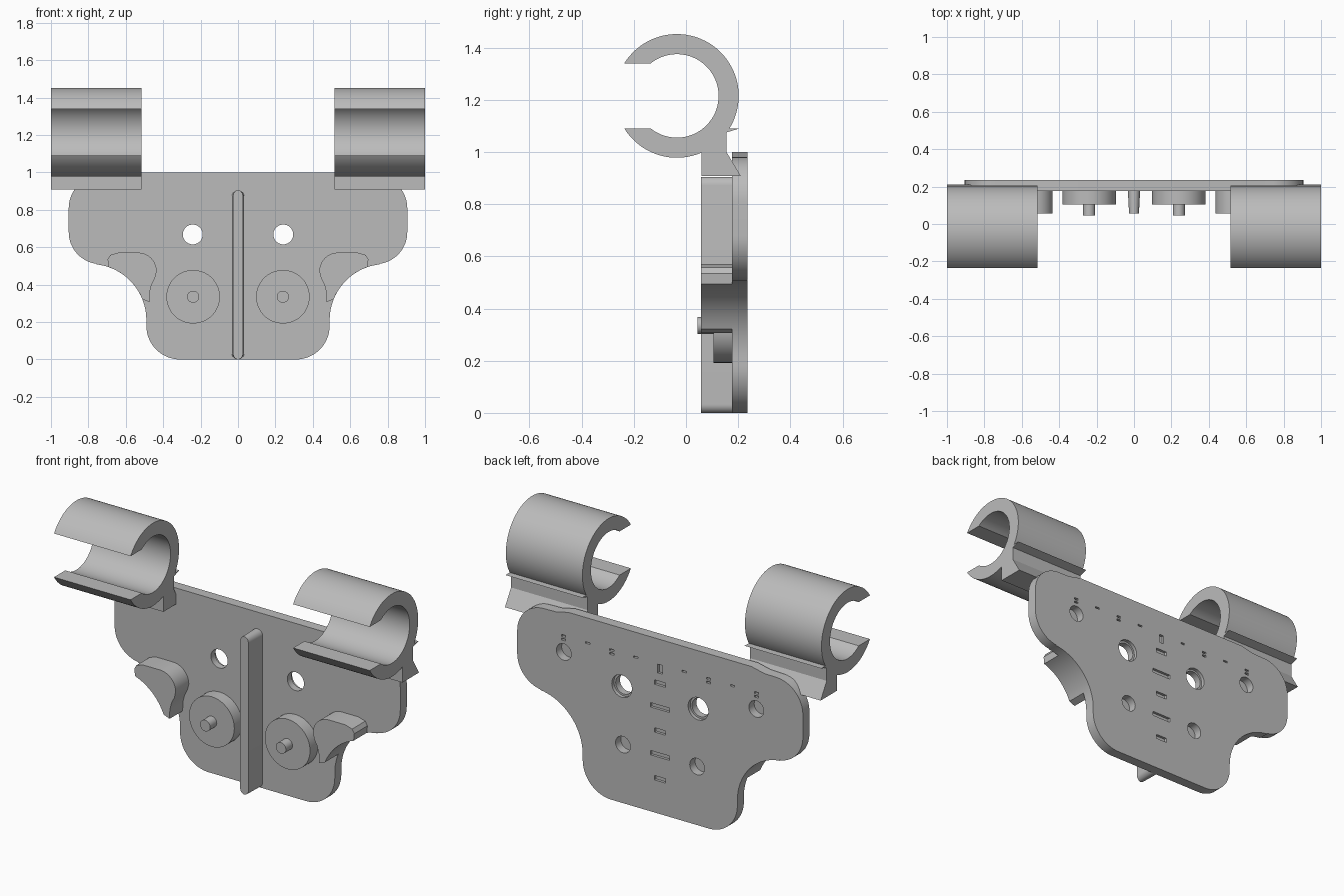
import bpy, bmesh
from math import sin, cos, asin, acos, radians, degrees

if "Cube" in bpy.data.objects:
    bpy.data.objects.remove(bpy.data.objects["Cube"])

grey = bpy.data.materials.new("plain grey")
grey.use_nodes = True
grey.diffuse_color = (0.5, 0.5, 0.5, 1)
grey.node_tree.nodes["Principled BSDF"].inputs["Base Color"].default_value = grey.diffuse_color

FRONT, BACK = 0.176, 0.235      # plate faces
parts = []


def arc(cx, cy, r, a0, a1, n=16):
    steps = [radians(a0 + (a1 - a0) * i / n) for i in range(n + 1)]
    return [(cx + r * cos(a), cy + r * sin(a)) for a in steps]


def circle(cx, cy, r, n=48):
    return arc(cx, cy, r, 0, 360, n)[:-1]


def box(cx, cz, w, h):
    return [(cx + sx * w / 2, cz + sz * h / 2)
            for sx, sz in ((-1, -1), (1, -1), (1, 1), (-1, 1))]


def prism(name, outlines, lo, hi, axis="y", end_scale=1):
    """Extrude flat outlines along y (points are x, z) or x (points are y, z)."""
    bm = bmesh.new()
    for pts in outlines:
        rings = []
        for d, k in ((lo, end_scale), (hi, 1)):
            rings.append([bm.verts.new((u * k, d, v) if axis == "y" else (d, u, v))
                          for u, v in pts])
        bm.faces.new(rings[0])
        bm.faces.new(rings[1][::-1])
        n = len(pts)
        for i in range(n):
            j = (i + 1) % n
            bm.faces.new((rings[0][i], rings[1][i], rings[1][j], rings[0][j]))
    bmesh.ops.recalc_face_normals(bm, faces=bm.faces)
    mesh = bpy.data.meshes.new(name)
    bm.to_mesh(mesh)
    bm.free()
    mesh.materials.append(grey)
    ob = bpy.data.objects.new(name, mesh)
    bpy.context.collection.objects.link(ob)
    parts.append(ob)
    return ob


def cut(target, cutter):
    mod = target.modifiers.new("cut", "BOOLEAN")
    mod.operation, mod.solver, mod.object = "DIFFERENCE", "EXACT", cutter
    bpy.context.view_layer.objects.active = target
    bpy.ops.object.modifier_apply(modifier=mod.name)
    parts.remove(cutter)
    bpy.data.objects.remove(cutter)


def mirrored(pts):
    return [(-x, z) for x, z in pts[::-1]]


# Back plate: half outline from bottom to top, mirrored
half = (arc(0.31, 0.18, 0.18, -90, 0)
        + arc(0.79, 0.21, 0.30, 180, 96, 20)
        + arc(0.735, 0.68, 0.17, -84, 0)
        + arc(0.735, 0.81, 0.17, 0, 90)
        + [(0.66, 0.982), (0.58, 1.0)])
plate = prism("back_plate", [half + mirrored(half)], FRONT, BACK)

# Through holes with a wider rear bore
HOLE_X, HOLE_Z = 0.242, 0.668
sides = (-1, 1)
cut(plate, prism("hole_cutter", [circle(s * HOLE_X, HOLE_Z, 0.053) for s in sides], 0.1, 0.3))
cut(plate, prism("bore_cutter", [circle(s * HOLE_X, HOLE_Z, 0.064) for s in sides], 0.215, 0.3))

# Blind holes in the rear face
blind = [circle(s * x, z, 0.047, 32) for s in sides for x, z in ((0.235, 0.335), (0.61, 0.765))]
cut(plate, prism("blind_cutter", blind, 0.187, 0.3))

# Rear slots along the middle and small marks along the top
slots = [box(0, 0.83, 0.03, 0.05)]
for i in range(5):
    slots.append(box(0, 0.747 - i * 0.137, 0.12 if i % 2 else 0.07, 0.025))
for i in range(1, 5):
    for s in sides:
        x = s * i * 0.153
        if i % 2:
            slots.append(box(x, 0.857, 0.028, 0.009))
        else:
            slots += [box(x, 0.857, 0.026, 0.011), box(x, 0.836, 0.026, 0.011)]
cut(plate, prism("slot_cutter", slots, 0.22, 0.3))

# Centre rib, slightly tapered toward the front
rib = arc(0, 0.033, 0.033, 180, 360) + arc(0, 0.872, 0.033, 0, 180)
prism("centre_rib", [rib], 0.057, FRONT + 0.005, end_scale=0.8)

# Clip profile: open ring with a wedge foot
CY, CZ, R_OUT, R_IN, LIP = -0.035, 1.215, 0.237, 0.16, 0.125
out_a = degrees(asin(LIP / R_OUT))
in_a = degrees(asin(LIP / R_IN))
foot_a = degrees(acos((0.06 - CY) / R_OUT))
clip = (arc(CY, CZ, R_OUT, 180 - out_a, -out_a, 48)
        + [(0.205, 1.09), (0.155, 1.075), (0.155, 1.0), (0.21, 0.908), (0.06, 0.908)]
        + arc(CY, CZ, R_OUT, -foot_a, out_a - 180, 24)
        + arc(CY, CZ, R_IN, in_a - 180, 180 - in_a, 56))

# Hook outline, its lower edge flush with the plate edge
hook = (arc(0.79, 0.21, 0.30, 158, 109, 16)
        + [(0.697, 0.535), (0.683, 0.558), (0.64, 0.571)]
        + arc(0.535, 0.471, 0.1, 90, 180, 14)
        + [(0.444, 0.435), (0.462, 0.40), (0.472, 0.36), (0.474, 0.307)])

for s, side in ((1, "left"), (-1, "right")):
    lo, hi = sorted((s * 0.515, s * 1.0))
    prism(side + "_clip", [clip], lo, hi, axis="x")
    prism(side + "_hook", [hook if s > 0 else mirrored(hook)], 0.057, FRONT + 0.004)
    prism(side + "_boss", [circle(s * 0.24, 0.335, 0.143, 64)], 0.105, FRONT + 0.004)
    prism(side + "_pin", [circle(s * 0.24, 0.335, 0.032, 32)], 0.045, 0.11)

# Smooth curved walls, keep edges sharp
bpy.ops.object.select_all(action="DESELECT")
for ob in parts:
    ob.select_set(True)
bpy.context.view_layer.objects.active = plate
bpy.ops.object.shade_smooth_by_angle(angle=radians(25))
